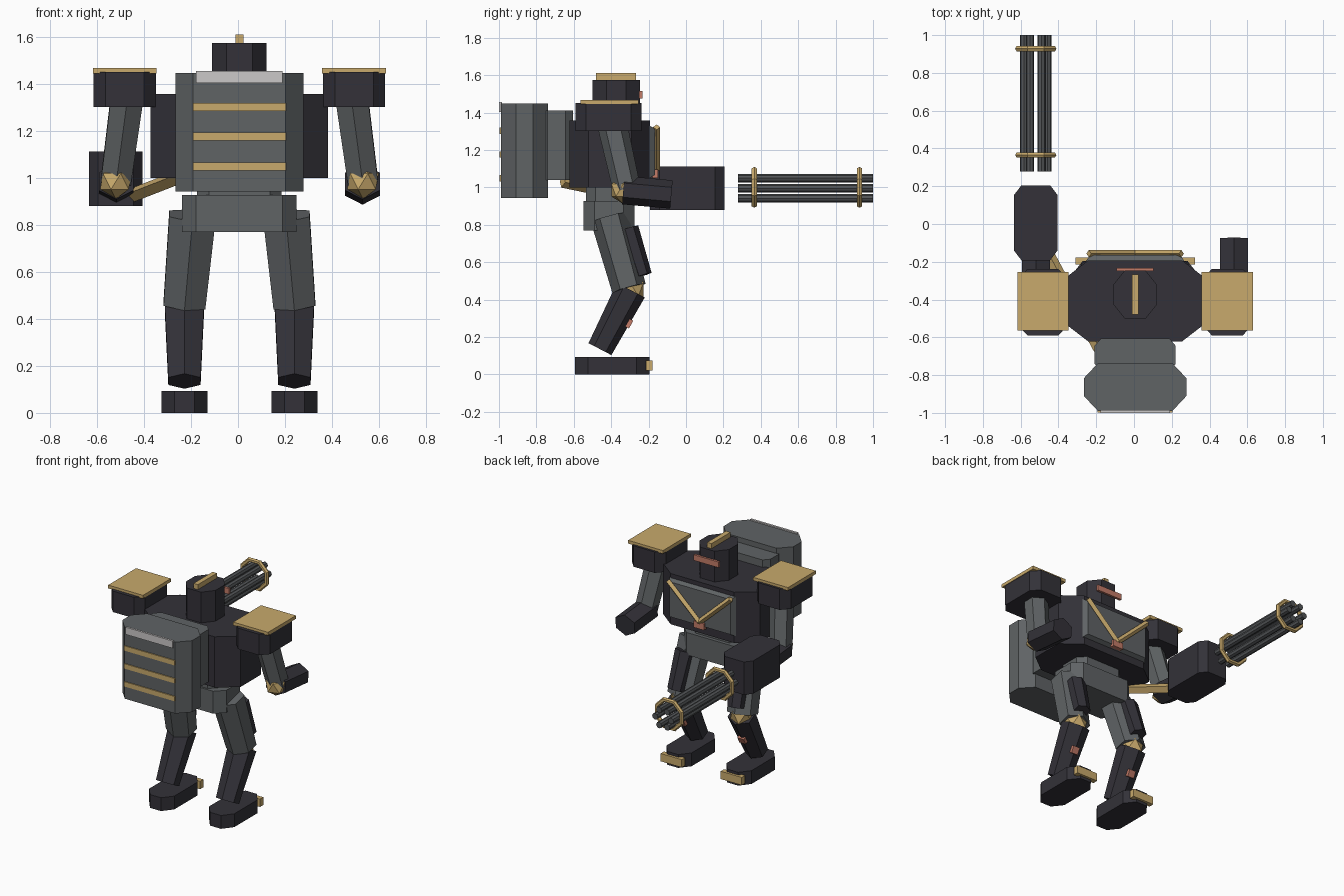
import bpy, bmesh, math
from mathutils import Matrix, Vector

if "Cube" in bpy.data.objects:
    bpy.data.objects.remove(bpy.data.objects["Cube"])

CX = 0.006  # body centre line


def material(name, r, g, b):
    m = bpy.data.materials.new(name)
    m.use_nodes = True
    m.diffuse_color = (r, g, b, 1)
    m.node_tree.nodes["Principled BSDF"].inputs["Base Color"].default_value = (r, g, b, 1)
    return m


DARK = material("dark armour", .033, .031, .040)
GREY = material("grey plating", .115, .125, .130)
STEEL = material("gun steel", .085, .090, .095)
GOLD = material("gold trim", .58, .40, .15)
RED = material("red lens", .55, .20, .14)
LIGHT = material("light panel", .60, .58, .58)


def finish(name, bm, mat):
    bmesh.ops.recalc_face_normals(bm, faces=bm.faces)
    me = bpy.data.meshes.new(name)
    bm.to_mesh(me)
    bm.free()
    me.materials.append(mat)
    ob = bpy.data.objects.new(name, me)
    ob.location.x = CX
    bpy.context.collection.objects.link(ob)
    return ob


def prism(name, mat, x, y, z, cx=0, cy=0):
    """Upright block from ranges, with its vertical edges cut off by cx, cy."""
    (x0, x1), (y0, y1) = x, y
    if cx:
        pts = [(x0 + cx, y0), (x1 - cx, y0), (x1, y0 + cy), (x1, y1 - cy),
               (x1 - cx, y1), (x0 + cx, y1), (x0, y1 - cy), (x0, y0 + cy)]
    else:
        pts = [(x0, y0), (x1, y0), (x1, y1), (x0, y1)]
    bm = bmesh.new()
    face = bm.faces.new([bm.verts.new((px, py, z[0])) for px, py in pts])
    top = bmesh.ops.extrude_face_region(bm, geom=[face])["geom"]
    bmesh.ops.translate(bm, vec=(0, 0, z[1] - z[0]),
                        verts=[v for v in top if isinstance(v, bmesh.types.BMVert)])
    return finish(name, bm, mat)


def limb(name, mat, p, q, r0, r1, sides=6, wide=1.0):
    """Tapered bar from p to q; wide stretches it sideways."""
    p, q = Vector(p), Vector(q)
    d = (q - p).normalized()
    u = (Vector((1, 0, 0)) - d * d.x).normalized()
    v = d.cross(u)
    rot = Matrix((u * wide, v, d)).transposed().to_4x4()
    bm = bmesh.new()
    bmesh.ops.create_cone(bm, cap_ends=True, segments=sides, radius1=r0, radius2=r1,
                          depth=(q - p).length,
                          matrix=Matrix.Translation((p + q) / 2) @ rot)
    return finish(name, bm, mat)


def joint(name, centre, r):
    bm = bmesh.new()
    bmesh.ops.create_icosphere(bm, subdivisions=1, radius=r,
                               matrix=Matrix.Translation(centre))
    return finish(name, bm, GOLD)


def ring(name, centre, major, minor, segs=8, sides=6):
    """Hoop around the y axis."""
    bm = bmesh.new()
    loops = []
    for i in range(segs):
        a = math.tau * (i + .5) / segs
        out = Vector((math.cos(a), 0, math.sin(a)))
        loops.append([bm.verts.new(Vector(centre) + out * (major + minor * math.cos(t))
                                   + Vector((0, minor * math.sin(t), 0)))
                      for t in (math.tau * j / sides for j in range(sides))])
    for i in range(segs):
        a, b = loops[i], loops[(i + 1) % segs]
        for j in range(sides):
            k = (j + 1) % sides
            bm.faces.new((a[j], a[k], b[k], b[j]))
    return finish(name, bm, GOLD)


def span(c, half):
    return (c - half, c + half)


# Torso, waist and pelvis
prism("torso", DARK, span(0, .378), (-.622, -.192), (1.0, 1.358), .13, .10)
prism("waist", GREY, span(0, .18), (-.535, -.30), (.92, 1.01), .05, .05)
prism("pelvis", GREY, span(0, .244), (-.548, -.275), (.77, .928), .06, .06)

# Chest plate with V trim and lens
chest = prism("chest_plate", GREY, span(0, .26), (-.195, -.165), (1.05, 1.33))
for v in chest.data.vertices:
    if v.co.y > -.17:
        v.co.x *= .92
        v.co.z = 1.19 + (v.co.z - 1.19) * .88
for side, s in (("left", 1), ("right", -1)):
    limb("chest_trim_" + side, GOLD, (s * .245, -.157, 1.322), (0, -.157, 1.095), .019, .019, 4)
prism("chest_lens", RED, span(0, .04), (-.18, -.15), (1.05, 1.095))

# Head
prism("head", DARK, span(0, .116), (-.50, -.247), (1.35, 1.575), .06, .075)
prism("head_crest", GOLD, span(0, .017), (-.48, -.268), (1.57, 1.61))
prism("visor", RED, span(0, .098), (-.25, -.233), (1.475, 1.515))

# Backpack with panel and stripes
prism("backpack_mount", GREY, span(0, .215), (-.78, -.605), (1.04, 1.41), .035, .04)
prism("backpack", GREY, span(0, .272), (-.99, -.737), (.943, 1.447), .075, .08)
prism("backpack_panel", LIGHT, span(0, .184), (-1.0, -.985), (1.404, 1.455))
for i in range(3):
    prism("backpack_stripe", GOLD, span(0, .198), (-.997, -.988), span(1.049 + i * .1265, .017))

for side, s in (("left", 1), ("right", -1)):
    # Shoulders
    prism("shoulder_" + side, DARK, span(s * .488, .132), (-.59, -.238), (1.302, 1.45), .05, .055)
    prism("shoulder_pad_" + side, GOLD, span(s * .488, .136), (-.565, -.254), (1.445, 1.468))

    # Arms
    limb("upper_arm_" + side, GREY, (s * .476, -.40, 1.36), (s * .526, -.315, .985), .08, .074)
    joint("elbow_" + side, (s * .526, -.335, .985), .075)
    limb("forearm_" + side, DARK, (s * .524, -.335, .985), (s * .524, -.078, .962), .076, .076, wide=1.12)

    # Legs
    limb("thigh_" + side, GREY, (s * .20, -.41, .84), (s * .234, -.305, .46), .102, .092, wide=1.12)
    limb("thigh_plate_" + side, DARK, (s * .218, -.307, .78), (s * .234, -.228, .53), .054, .046, wide=1.25)
    joint("knee_" + side, (s * .234, -.30, .455), .086)
    limb("shin_" + side, DARK, (s * .234, -.295, .45), (s * .234, -.46, .135), .084, .069, wide=1.15)
    lens = prism("shin_lens_" + side, RED, span(0, .025), span(0, .012), span(0, .024))
    lens.location = (CX + s * .234, -.304, .272)
    lens.rotation_euler.x = -.48

    # Feet
    prism("foot_" + side, DARK, span(s * .234, .098), (-.594, -.195), (0, .094), .055, .07)
    prism("toe_cap_" + side, GOLD, span(s * .234, .082), (-.215, -.178), (.02, .075))

# Rotary gun on the right arm
GX, GZ = -.526, .995
prism("gun_body", DARK, span(GX, .114), (-.192, .205), (.88, 1.112), .038, .05)
for i in range(6):
    a = math.tau * i / 6
    bx, bz = GX + .062 * math.cos(a), GZ + .062 * math.sin(a)
    limb("barrel", STEEL, (bx, .277, bz), (bx, 1.0, bz), .022, .022, 8)
for y in (.365, .928):
    ring("barrel_ring", (GX, y, GZ + .005), .102, .016)

# Ammo belt from backpack to gun
limb("ammo_belt", GOLD, (-.19, -.66, 1.03), (-.46, -.16, .925), .032, .032, 4)
